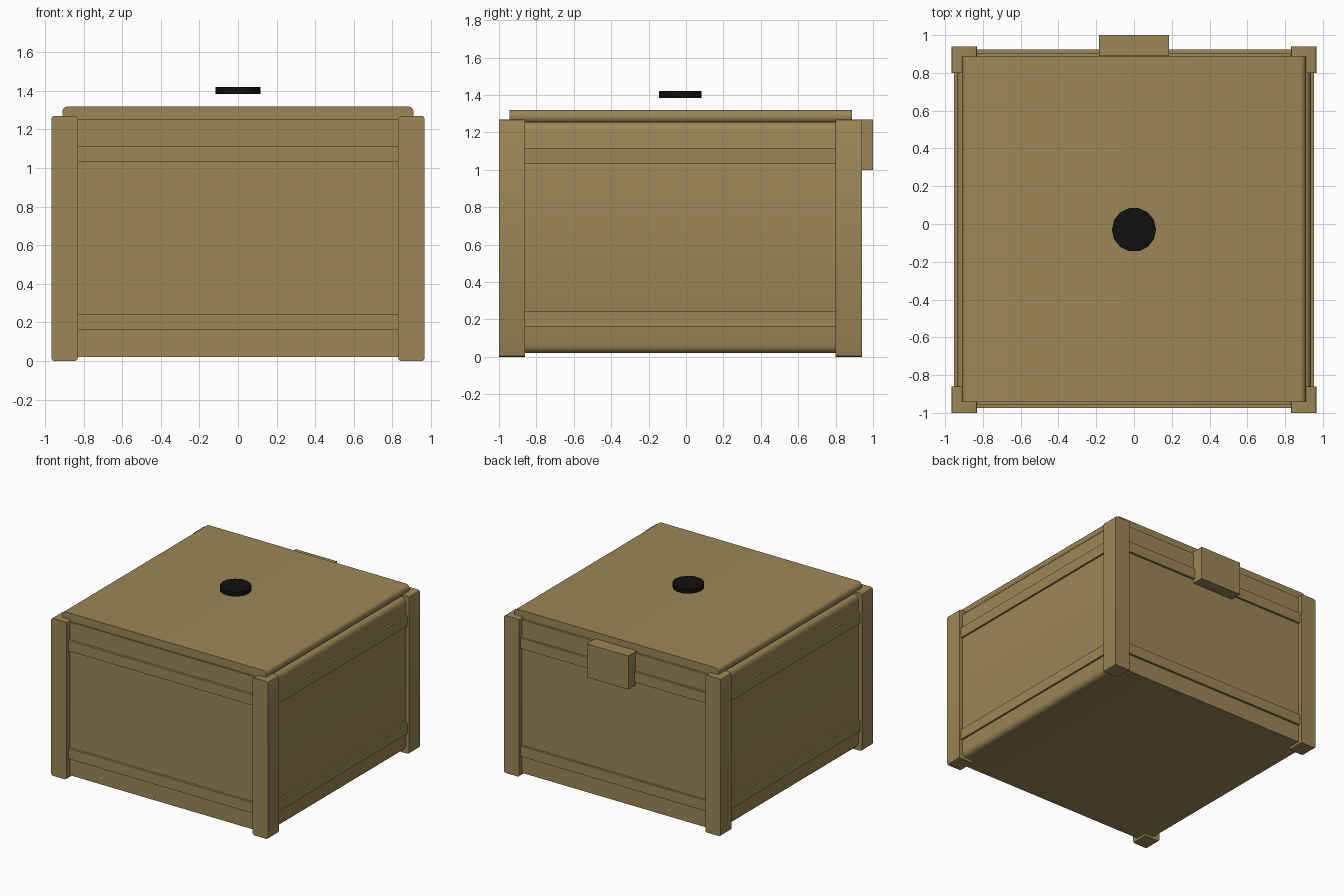
import bpy, bmesh, math

if "Cube" in bpy.data.objects:
    bpy.data.objects.remove(bpy.data.objects["Cube"])

def material(name, color):
    m = bpy.data.materials.new(name)
    m.diffuse_color = color
    m.use_nodes = True
    m.node_tree.nodes["Principled BSDF"].inputs["Base Color"].default_value = m.diffuse_color
    return m

WOOD = material("tan_wood", (0.33, 0.24, 0.095, 1))
BLACK = material("black", (0.005, 0.005, 0.005, 1))

def box(name, x, y, z, radius=0, segments=3):
    """Box from min/max ranges; edges running along y are rounded."""
    bm = bmesh.new()
    bmesh.ops.create_cube(bm, size=1)
    for v in bm.verts:
        v.co = [lo + (c + 0.5) * (hi - lo) for c, (lo, hi) in zip(v.co, (x, y, z))]
    if radius:
        edges = [e for e in bm.edges
                 if abs(e.verts[0].co.y - e.verts[1].co.y) > 1e-4]
        bmesh.ops.bevel(bm, geom=edges, offset=radius, segments=segments,
                        profile=0.5, affect='EDGES')
    mesh = bpy.data.meshes.new(name)
    bm.to_mesh(mesh)
    bm.free()
    ob = bpy.data.objects.new(name, mesh)
    bpy.context.collection.objects.link(ob)
    mesh.materials.append(WOOD)
    if radius:
        mesh.shade_smooth()
        bpy.ops.object.select_all(action='DESELECT')
        ob.select_set(True)
        bpy.context.view_layer.objects.active = ob
        bpy.ops.object.shade_smooth_by_angle(angle=math.radians(35))
    return ob

# Crate body and lid
box("crate_body", (-0.937, 0.937), (-0.955, 0.905), (0.02, 1.255), 0.04)
box("lid", (-0.91, 0.91), (-0.943, 0.887), (1.25, 1.32), 0.03)

# Corner posts
for xs, x in (("left", (-0.967, -0.83)), ("right", (0.83, 0.967))):
    for ys, y in (("front", (-1.0, -0.86)), ("back", (0.80, 0.94))):
        box(f"{ys}_{xs}_post", x, y, (0, 1.27), 0.016, 2)

# Raised strips wrapping all four walls
for level, z in (("lower", (0.16, 0.245)), ("upper", (1.03, 1.115))):
    box(f"{level}_front_back_strip", (-0.9, 0.9), (-0.975, 0.923), z)
    box(f"{level}_side_strip", (-0.952, 0.952), (-0.93, 0.87), z)

# Latch block on the back
box("back_latch", (-0.185, 0.185), (0.89, 1.0), (1.0, 1.27))

# Black disc hovering over the lid
bpy.ops.mesh.primitive_cylinder_add(vertices=14, radius=0.117, depth=0.036,
                                    location=(0, -0.03, 1.402),
                                    rotation=(0, 0, math.pi / 2))
disc = bpy.context.object
disc.name = "top_disc"
disc.data.materials.append(BLACK)
